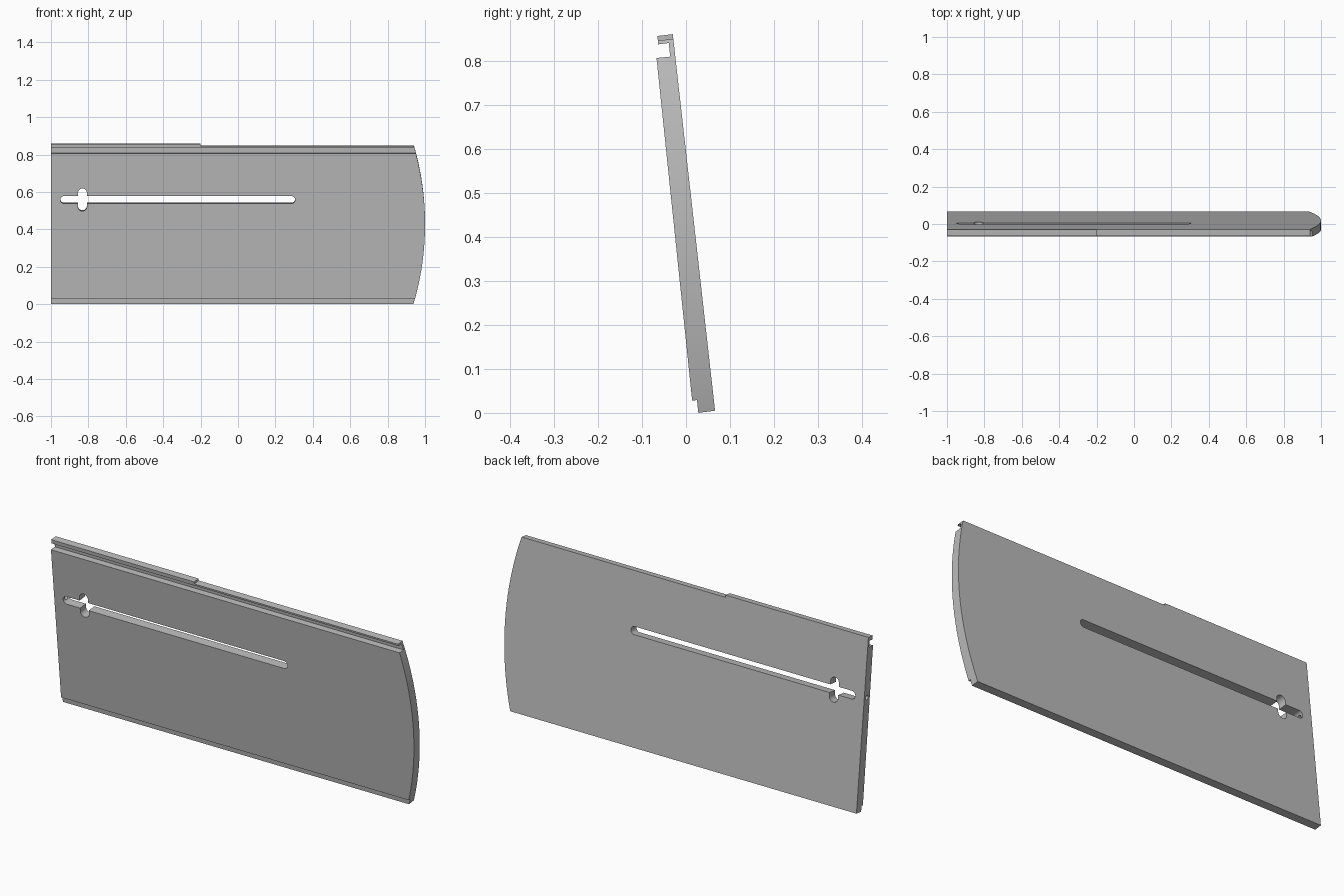
import bpy, bmesh, math
from mathutils import Matrix, Vector

if "Cube" in bpy.data.objects:
    bpy.data.objects.remove(bpy.data.objects["Cube"])

TILT = math.radians(6.4)
PIVOT = Vector((0, 0, 0.43))

grey = bpy.data.materials.new("plain grey")
grey.use_nodes = True
grey.diffuse_color = (0.5, 0.5, 0.5, 1)
grey.node_tree.nodes["Principled BSDF"].inputs["Base Color"].default_value = (0.5, 0.5, 0.5, 1)


def prism(name, outline, offset):
    """Extrude a closed outline of 3D points along offset."""
    bm = bmesh.new()
    face = bm.faces.new([bm.verts.new(p) for p in outline])
    out = bmesh.ops.extrude_face_region(bm, geom=[face])["geom"]
    bmesh.ops.translate(bm, vec=offset, verts=[v for v in out if isinstance(v, bmesh.types.BMVert)])
    bmesh.ops.recalc_face_normals(bm, faces=bm.faces)
    mesh = bpy.data.meshes.new(name)
    bm.to_mesh(mesh)
    bm.free()
    mesh.materials.append(grey)
    obj = bpy.data.objects.new(name, mesh)
    bpy.context.collection.objects.link(obj)
    return obj


# Panel cross-section (y, z): leaning board, lipped groove on top, rabbet at the foot
section = [(0.028, 0.0), (0.066, 0.005), (-0.03, 0.86), (-0.065, 0.856), (-0.063, 0.837),
           (-0.039, 0.84), (-0.036, 0.809), (-0.067, 0.806), (0.014, 0.028), (0.025, 0.029)]
panel = prism("panel", [(-1, y, z) for y, z in section], (2, 0, 0))


def cut(cutter):
    cutter.hide_render = True
    cutter.matrix_world = Matrix.Translation(PIVOT) @ Matrix.Rotation(TILT, 4, "X")
    bpy.context.view_layer.update()
    mod = panel.modifiers.new(cutter.name, "BOOLEAN")
    mod.object = cutter
    mod.operation = "DIFFERENCE"
    mod.solver = "EXACT"
    bpy.context.view_layer.objects.active = panel
    bpy.ops.object.modifier_apply(modifier=mod.name)
    bpy.data.objects.remove(cutter)


def through_cut(name, points):
    cut(prism(name, [(x, -0.2, v) for x, v in points], (0, 0.4, 0)))


def pill(cx, cv, half_x, half_v):
    """Rounded slot outline."""
    r = min(half_x, half_v)
    pts = []
    for i in range(26):
        step = i if i < 13 else i - 1
        a = math.pi * step / 12
        if half_x > half_v:
            a -= math.pi / 2
        side = 1 if i < 13 else -1
        dx = side * (half_x - r) if half_x > half_v else 0
        dv = side * (half_v - r) if half_v > half_x else 0
        pts.append((cx + dx + r * math.cos(a), cv + dv + r * math.sin(a)))
    return pts


# Bowed end
R, N = 1.517, 24
half = math.asin(0.5 / R)
arc = [(1 - R + R * math.cos(a), R * math.sin(a))
       for a in (-half + 2 * half * i / N for i in range(N + 1))]
through_cut("end_cutter", arc + [(1.2, 0.5), (1.2, -0.5)])

# Step in the top lip
through_cut("lip_cutter", [(-0.2, 0.42), (1.2, 0.42), (1.2, 0.6), (-0.2, 0.6)])

# Long slot with a crossing keyhole
through_cut("slot_cutter", pill(-0.322, 0.132, 0.628, 0.02))
through_cut("keyhole_cutter", pill(-0.832, 0.132, 0.024, 0.061))

# Small hole drilled from the straight end into the slot
ring = [2 * math.pi * i / 16 for i in range(16)]
cut(prism("hole_cutter", [(-1.1, -0.003 + 0.011 * math.cos(a), 0.132 + 0.011 * math.sin(a))
                          for a in ring], (0.2, 0, 0)))

bpy.context.view_layer.objects.active = panel
panel.select_set(True)
bpy.ops.object.shade_smooth_by_angle(angle=math.radians(25))
